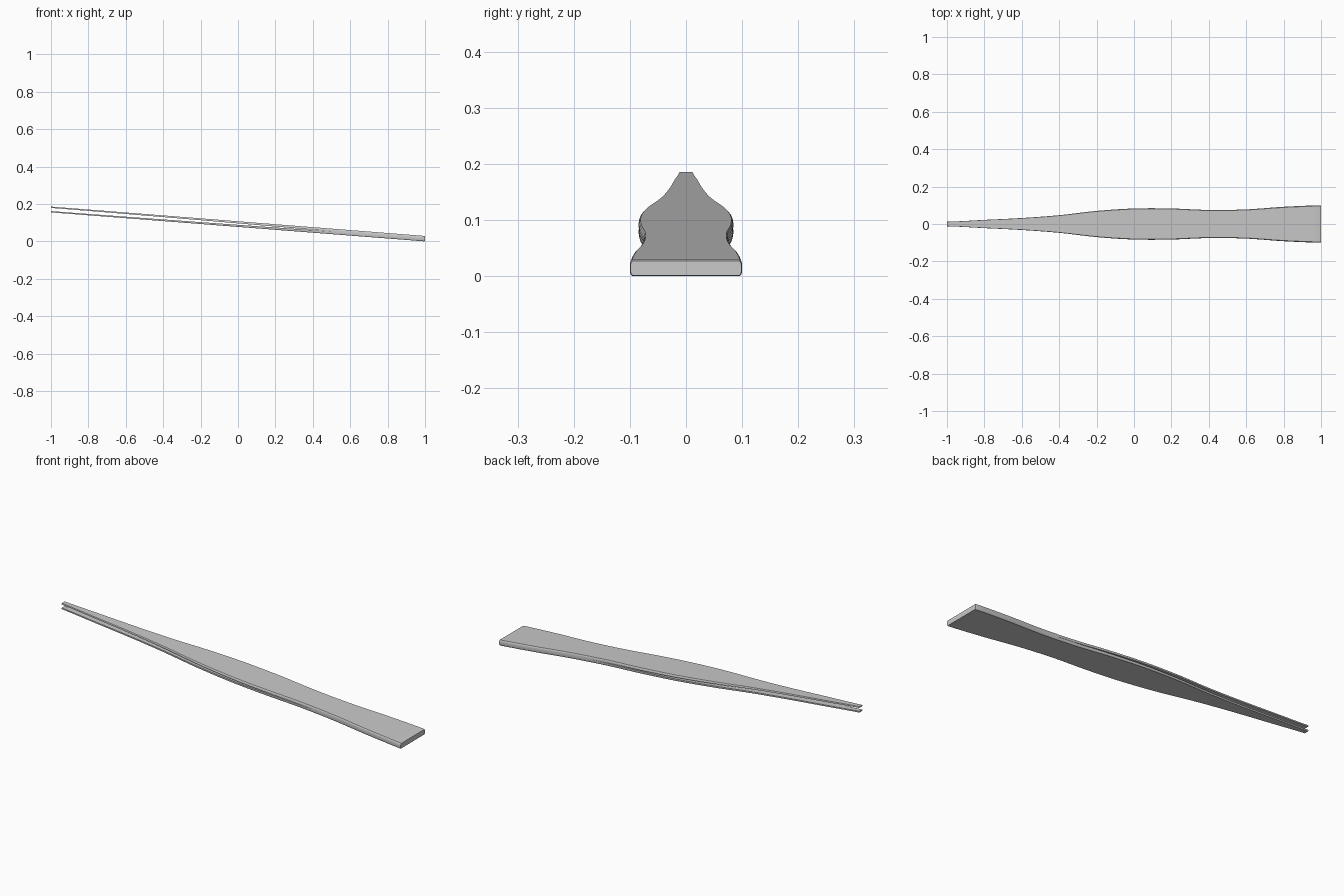
import bpy, bmesh

if "Cube" in bpy.data.objects:
    bpy.data.objects.remove(bpy.data.objects["Cube"])

# Half width along the length, from the tips (-1) to the joined end (1)
WIDTH = [(-1, .012), (-.8, .022), (-.6, .032), (-.4, .047), (-.2, .070), (0, .083),
         (.2, .083), (.4, .075), (.6, .078), (.8, .092), (1, .100)]

steel = bpy.data.materials.new("brushed steel")
steel.diffuse_color = (0.58, 0.59, 0.58, 1)
steel.use_nodes = True
steel.node_tree.nodes["Principled BSDF"].inputs["Base Color"].default_value = steel.diffuse_color


def half_width(x):
    # Smooth curve through the width table
    i = min(max(int((x + 1) / .2 + 1e-6), 0), 9)
    t = (x - WIDTH[i][0]) / .2
    p = [WIDTH[min(max(k, 0), 10)][1] for k in (i - 1, i, i + 1, i + 2)]
    return .5 * (2 * p[1] + (p[2] - p[0]) * t
                 + (2 * p[0] - 5 * p[1] + 4 * p[2] - p[3]) * t ** 2
                 + (3 * p[1] - p[0] - 3 * p[2] + p[3]) * t ** 3)


def top(x):
    return .186 + (.029 - .186) * (x + 1) / 2


def bottom(x):
    return .155 * (1 - x) / 2


def arm_thickness(x):
    # Thin at the tip, swelling until both arms meet at x = 0.5
    half = (top(x) - bottom(x)) / 2
    t = (x + 1) / 1.5
    return .007 + (half - .007) * t ** 1.6


def loft(name, rings, caps):
    bm = bmesh.new()
    loops = [[bm.verts.new(p) for p in r] for r in rings]
    n = len(loops[0])
    for a, b in zip(loops, loops[1:]):
        for k in range(n):
            bm.faces.new((a[k], a[(k + 1) % n], b[(k + 1) % n], b[k]))
    for c in caps:
        bm.faces.new(loops[c])
    bmesh.ops.recalc_face_normals(bm, faces=bm.faces)
    # Open lofts: make sure the normals face outwards
    bm.normal_update()
    if bm.calc_volume(signed=True) < 0:
        bmesh.ops.reverse_faces(bm, faces=bm.faces)
    me = bpy.data.meshes.new(name)
    bm.to_mesh(me)
    bm.free()
    me.materials.append(steel)
    ob = bpy.data.objects.new(name, me)
    bpy.context.collection.objects.link(ob)
    bpy.context.view_layer.objects.active = ob
    ob.select_set(True)
    bpy.ops.object.shade_smooth_by_angle(angle=.6)
    ob.select_set(False)


def arm_ring(x, upper):
    # Flat inner face, rounded outer edges
    w, t = half_width(x), arm_thickness(x)
    z, s = (top(x), -1) if upper else (bottom(x), 1)
    right = [(w * .96, 0), (w * .985, .15), (w, .5), (w, 1)]
    return ([(x, y, z + s * t * f) for y, f in right]
            + [(x, -y, z + s * t * f) for y, f in reversed(right)])


def handle_ring(x, shrink=0):
    w, zt, zb = half_width(x) - shrink, top(x) - shrink, bottom(x) + shrink
    right = [(.96, 0), (.985, .075), (1, .25), (1, .75), (.985, .925), (.96, 1)]
    return ([(x, w * y, zt + (zb - zt) * f) for y, f in right]
            + [(x, -w * y, zt + (zb - zt) * f) for y, f in reversed(right)])


# Two springy arms
xs = [-1 + 1.5 * i / 30 for i in range(31)]
loft("upper_arm", [arm_ring(x, True) for x in xs], [0])
loft("lower_arm", [arm_ring(x, False) for x in xs], [0])

# Solid joined handle with a softened end
hx = [.5 + .495 * i / 12 for i in range(13)]
loft("joined_handle", [handle_ring(x) for x in hx] + [handle_ring(1, .0015)], [-1])
